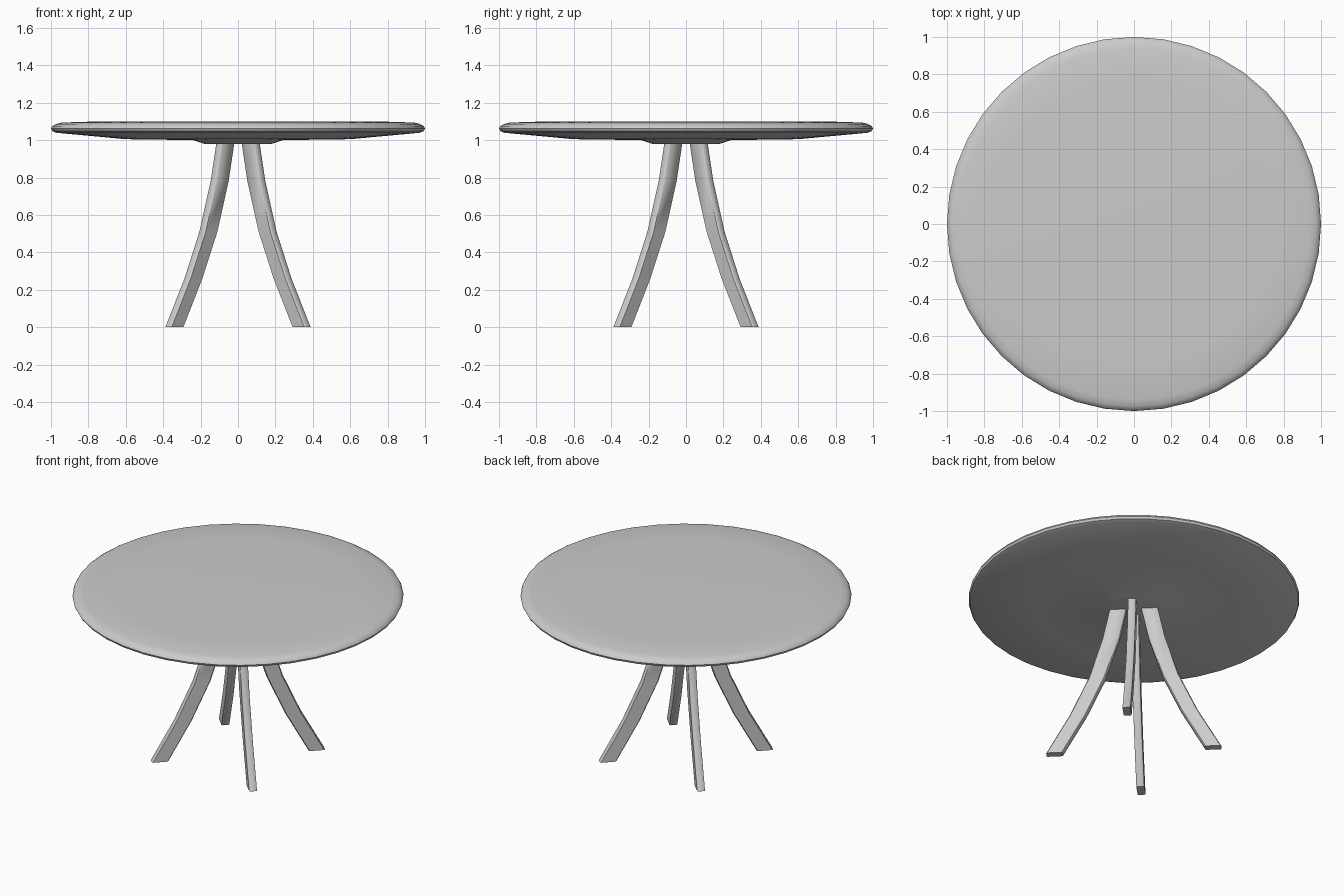
import bpy, bmesh, math
from mathutils import Vector

if "Cube" in bpy.data.objects:
    bpy.data.objects.remove(bpy.data.objects["Cube"])


def finish(bm, name, angle):
    bmesh.ops.recalc_face_normals(bm, faces=bm.faces)
    mesh = bpy.data.meshes.new(name)
    bm.to_mesh(mesh)
    bm.free()
    obj = bpy.data.objects.new(name, mesh)
    bpy.context.collection.objects.link(obj)
    bpy.ops.object.select_all(action='DESELECT')
    obj.select_set(True)
    bpy.context.view_layer.objects.active = obj
    bpy.ops.object.shade_smooth_by_angle(angle=math.radians(angle))
    return obj


def lathe(name, profile, sides):
    """Revolve an (r, z) profile and cap both open ends."""
    bm = bmesh.new()
    rings = []
    for r, z in profile:
        rings.append([bm.verts.new((r * math.cos(2 * math.pi * i / sides),
                                    r * math.sin(2 * math.pi * i / sides), z))
                      for i in range(sides)])
    for a, b in zip(rings, rings[1:]):
        for i in range(sides):
            j = (i + 1) % sides
            bm.faces.new((a[i], a[j], b[j], b[i]))
    bm.faces.new(rings[0])
    bm.faces.new(rings[-1])
    return finish(bm, name, 40)


def leg(name, angle):
    """Sweep a chamfered bar cross-section down the splayed leg path."""
    a, b, c = 0.05, 0.024, 0.006   # radial half, tangential half, chamfer
    section = [(a, b - c), (a - c, b), (c - a, b), (-a, b - c),
               (-a, c - b), (c - a, -b), (a - c, -b), (a, c - b)]
    path = [(0.481, 0.0), (0.337, 0.26), (0.224, 0.51), (0.139, 0.78), (0.09, 1.01)]
    out = Vector((math.cos(angle), math.sin(angle), 0))
    side = Vector((-out.y, out.x, 0))
    bm = bmesh.new()
    rings = [[bm.verts.new(out * (r + u) + side * v + Vector((0, 0, z)))
              for u, v in section] for r, z in path]
    for p, q in zip(rings, rings[1:]):
        for i in range(8):
            j = (i + 1) % 8
            bm.faces.new((p[i], p[j], q[j], q[i]))
    bm.faces.new(rings[0])
    bm.faces.new(rings[-1])
    return finish(bm, name, 46)


# Round top with soft rim, tapered underside and shallow central boss
lathe("table_top", [(0.75, 1.10), (0.94, 1.094), (0.975, 1.086), (0.993, 1.075),
                    (1.0, 1.062), (0.993, 1.048), (0.97, 1.039), (0.60, 1.005),
                    (0.24, 1.0), (0.18, 0.98)], 40)

# Four splayed legs on the diagonals
for k, place in enumerate(("back_right", "back_left", "front_left", "front_right")):
    leg(place + "_leg", math.radians(45 + 90 * k))
